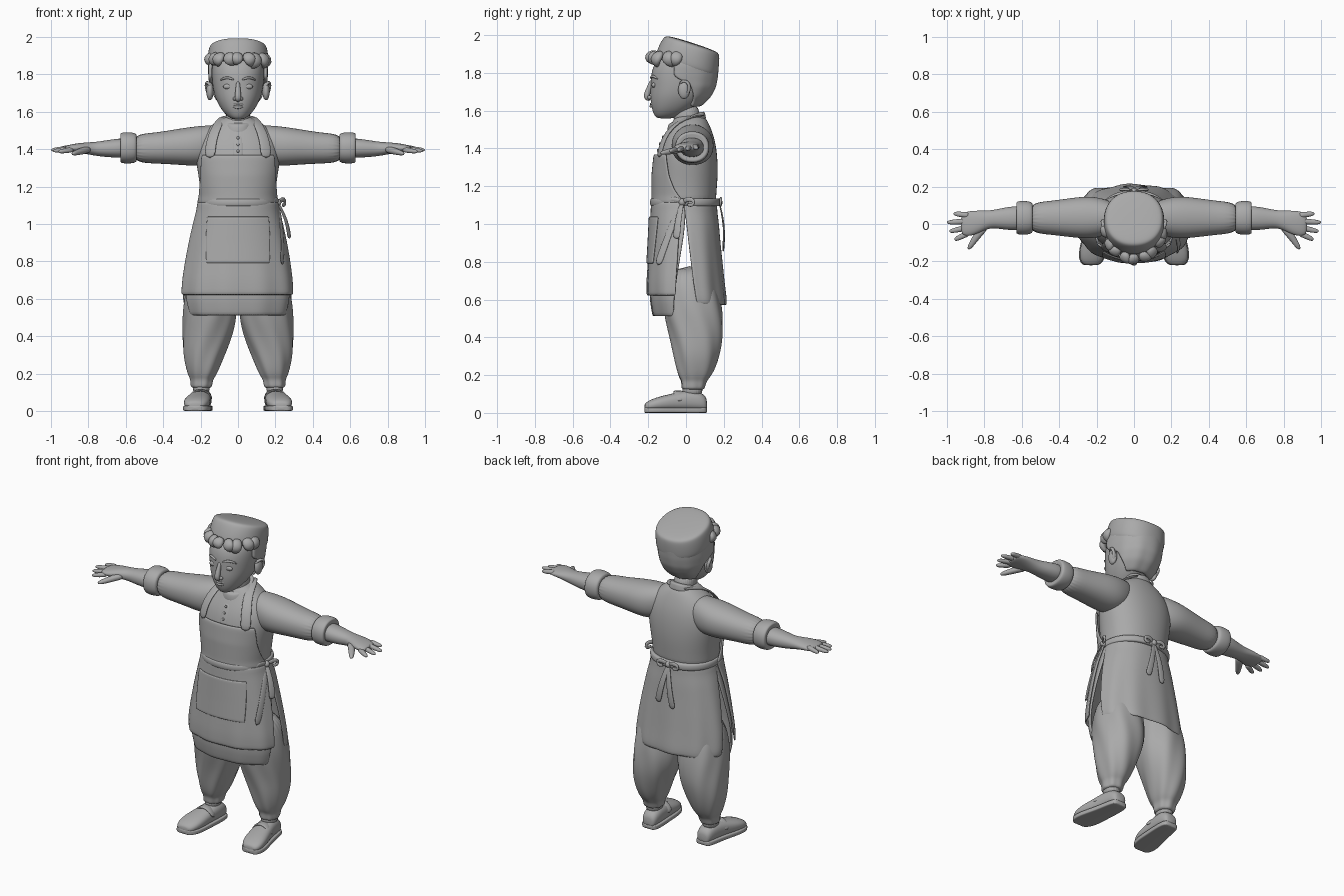
import bpy, bmesh, math, random
from mathutils import Vector

cube = bpy.data.objects.get("Cube")
if cube:
    bpy.data.objects.remove(cube, do_unlink=True)

random.seed(4)
GREY = (0.4, 0.4, 0.4, 1)
clay = bpy.data.materials.new("clay_grey")
clay.use_nodes = True
clay.diffuse_color = GREY
shader = next(n for n in clay.node_tree.nodes if n.type == 'BSDF_PRINCIPLED')
shader.inputs["Base Color"].default_value = GREY
shader.inputs["Roughness"].default_value = 0.7


def build(name, rings, closed=True, mirror=False, thick=0, level=1):
    """Join rings of points into a smooth skin."""
    bm = bmesh.new()
    rows = [[bm.verts.new(p) for p in ring] for ring in rings]
    for a, b in zip(rows, rows[1:]):
        count = len(a)
        for i in range(count if closed else count - 1):
            j = (i + 1) % count
            bm.faces.new((a[i], a[j], b[j], b[i]))
    if closed:
        bm.faces.new(rows[0])
        bm.faces.new(rows[-1])
    bmesh.ops.recalc_face_normals(bm, faces=bm.faces)
    for face in bm.faces:
        face.smooth = True
    mesh = bpy.data.meshes.new(name)
    bm.to_mesh(mesh)
    bm.free()
    mesh.materials.append(clay)
    obj = bpy.data.objects.new(name, mesh)
    bpy.context.collection.objects.link(obj)
    if mirror:
        obj.modifiers.new("Mirror", 'MIRROR')
    if thick:
        solid = obj.modifiers.new("Solidify", 'SOLIDIFY')
        solid.thickness, solid.offset = thick, 0
    sub = obj.modifiers.new("Subdivision", 'SUBSURF')
    sub.levels = sub.render_levels = level
    return obj


def oval(center, u, v, angles, power=2.2, fold=0, waves=7, phase=0):
    """Points of a superellipse spanned by the half axes u and v."""
    points = []
    for a in angles:
        c, s = math.cos(a), math.sin(a)
        grow = 1 + fold * math.sin(waves * a + phase)
        cu = math.copysign(abs(c) ** (2 / power), c) * grow
        sv = math.copysign(abs(s) ** (2 / power), s) * grow
        points.append(Vector(center) + Vector(u) * cu + Vector(v) * sv)
    return points


def around(n):
    return [math.tau * i / n for i in range(n)]


def upright(name, rows, tilt=0, fold=0, mirror=False, power=2.2):
    """Loft of level sections: height, centre x, half width, front y, back y."""
    rings = []
    for z, x, half, front, back in rows:
        ring = oval((x, (front + back) / 2, z), (half, 0, 0), (0, (back - front) / 2, 0),
                    around(32), power, fold, phase=14 * z)
        for p in ring:
            p.z += tilt * p.y
        rings.append(ring)
    return build(name, rings, mirror=mirror, level=2)


def along_x(name, rows, power=2.2):
    """Mirrored limb loft: x, centre y, centre z, half depth, half height."""
    return build(name, [oval((x, y, z), (0, ry, 0), (0, 0, rz), around(24), power)
                        for x, y, z, ry, rz in rows], mirror=True, level=2)


def ribbon(name, path, widths, facing=(0, -1, 0), flat=1.0, mirror=False):
    """Sweep an oval along a path; flat is thickness over width."""
    path = [Vector(p) for p in path]
    rings = []
    for i, p in enumerate(path):
        along = (path[min(i + 1, len(path) - 1)] - path[max(i - 1, 0)]).normalized()
        u = along.cross(Vector(facing)).normalized()
        v = u.cross(along)
        rings.append(oval(p, u * widths[i], v * widths[i] * flat, around(12)))
    return build(name, rings, mirror=mirror)


def ball(name, center, size, mirror=False):
    steps = [math.pi * (i + 0.3) / 8 for i in range(8)]
    x, y, z = center
    return build(name, [oval((x, y, z + size[2] * math.cos(t)), (size[0] * math.sin(t), 0, 0),
                             (0, size[1] * math.sin(t), 0), around(12), 2)
                        for t in steps], mirror=mirror)


def sample(table, z):
    """Interpolate a table sorted by falling height."""
    for a, b in zip(table, table[1:]):
        if a[0] >= z >= b[0]:
            t = (a[0] - z) / (a[0] - b[0])
            return [p + (q - p) * t for p, q in zip(a, b)]
    return table[-1] if z < table[-1][0] else table[0]


def shell(name, table, spans, side, push, thick=0.012, fold=0):
    """Cloth panel over a body table; spans give height and half angle."""
    rings, steps = [], 14
    top, low = spans[0][0], spans[-1][0]
    for i in range(steps + 1):
        t = i / steps
        z = top + (low - top) * t
        _, x, half, front, back = sample(table, z)
        span = math.radians(sample(spans, z)[1])
        angles = [side * math.pi / 2 + span * (k / 16 - 1) for k in range(33)]
        rings.append(oval((x, (front + back) / 2, z), (half + push, 0, 0),
                          (0, (back - front) / 2 + push, 0), angles,
                          fold=fold * t, waves=11, phase=2))
    return build(name, rings, closed=False, thick=thick)


FRONT, BACK = -1, 1

# Tunic body, used as the base for every cloth panel
BODY = [(1.58, 0, .06, -.05, .09), (1.545, 0, .12, -.07, .115), (1.5, 0, .18, -.095, .135),
        (1.44, 0, .22, -.13, .155), (1.36, 0, .23, -.155, .167), (1.26, 0, .212, -.165, .17),
        (1.15, 0, .197, -.165, .16), (1.08, 0, .203, -.168, .158), (1, 0, .226, -.172, .168),
        (.9, 0, .25, -.177, .176), (.8, 0, .27, -.183, .186), (.7, 0, .287, -.19, .196),
        (.6, 0, .295, -.19, .208), (.51, 0, .28, -.175, .21)]
upright("tunic_body", BODY[:8])
shell("tunic_front_skirt", BODY, [(1.11, 92), (.95, 88), (.51, 66)], FRONT, -.004, fold=.012)
shell("tunic_back_skirt", BODY, [(1.11, 92), (.95, 88), (.57, 78)], BACK, 0, fold=.02)
upright("collar", [(1.505, 0, .1, -.1, .11), (1.53, 0, .09, -.1, .105), (1.56, 0, .082, -.095, .1),
                   (1.566, 0, .07, -.085, .09)], tilt=.35)
for i in range(3):
    z = 1.39 + i * .035
    ball("button", (0, sample(BODY, z)[3] - .003, z), (.008, .006, .008))
ribbon("placket", [(0, sample(BODY, z)[3] + .004, z) for z in (1.35, 1.39, 1.43, 1.48)],
       [.026] * 4, flat=.2)

# Apron
shell("apron_bib", BODY, [(1.37, 51), (1.25, 62), (1.18, 73), (1.11, 90)], FRONT, .012)
shell("apron_skirt", BODY, [(1.12, 90), (1, 82), (.62, 75)], FRONT, .013, fold=.015)
shell("apron_pocket", BODY, [(1.04, 42), (.79, 33)], FRONT, .022, thick=.01)
upright("apron_belt", [(z, 0, r, -r + .02, r - .03) for z, r in
                       ((1.092, .2), (1.096, .21), (1.115, .213), (1.134, .209), (1.138, .2))])
ribbon("apron_strap", [(.15, -.143, 1.35), (.147, -.13, 1.42), (.13, -.1, 1.485),
                       (.105, -.045, 1.54), (.085, .03, 1.57), (.05, .1, 1.575)],
       [.033, .031, .03, .027, .022, .018], facing=(.4, -1, .5), flat=.25, mirror=True)


def bow(name, knot, out, tails):
    """Knot with two loops and hanging tails."""
    knot, out = Vector(knot), Vector(out)
    side = out.cross(Vector((0, 0, 1)))
    ball(name + "_knot", knot, (.02, .02, .02))
    for s in (-1, 1):
        loop = [knot + side * s * a + out * b + Vector((0, 0, c)) for a, b, c in
                ((0, 0, 0), (.035, .012, .02), (.075, .008, .012), (.07, .008, -.018), (.03, .01, -.012))]
        ribbon(name + "_loop", loop, [.01, .016, .014, .014, .01], out, .5)
    for end in tails:
        end = Vector(end)
        path = [knot.lerp(end, t) + out * .016 * math.sin(math.pi * t) for t in (0, .2, .5, .8, 1)]
        ribbon(name + "_tail", path, [.011, .016, .019, .021, .021], out, .25)


bow("side_bow", (.213, -.02, 1.115), (.9, -.43, 0), [(.275, -.05, .92), (.235, -.15, .78)])
bow("back_bow", (0, .175, 1.115), (0, 1, 0), [(.06, .196, .87), (-.045, .196, .85)])

# Trousers, ankles and shoes
upright("trouser_leg", [(.78, .13, .115, -.1, .14), (.6, .147, .14, -.125, .185),
                        (.5, .15, .145, -.11, .198), (.4, .165, .133, -.085, .198),
                        (.31, .182, .114, -.068, .178), (.24, .188, .092, -.055, .155),
                        (.19, .191, .074, -.04, .128), (.17, .193, .06, -.025, .108),
                        (.135, .195, .058, -.025, .1), (.12, .195, .05, -.018, .092)],
        fold=.04, mirror=True)
upright("ankle", [(.17, .195, .045, -.015, .085), (.08, .197, .05, -.03, .095)], mirror=True)
FOOT = [(.112, .19, .03, .07), (.1, .19, .045, .095), (.06, .192, .053, .118), (0, .198, .057, .12),
        (-.06, .207, .062, .105), (-.13, .218, .071, .09), (-.185, .226, .066, .072),
        (-.213, .229, .047, .055), (-.22, .23, .03, .045)]


def shoe_part(name, low, top, grow, power):
    build(name, [oval((x, y * (1 + grow), (low + top(h)) / 2), (w + grow, 0, 0),
                      (0, 0, (top(h) - low) / 2), around(24), power)
                 for y, x, w, h in FOOT], mirror=True)


shoe_part("shoe_upper", .01, lambda h: h, 0, 2.4)
shoe_part("shoe_sole", 0, lambda h: .03, .005, 6)
ribbon("shoe_strap", [(.14, -.035, .06), (.16, -.04, .1), (.2, -.043, .118), (.24, -.04, .102),
                      (.265, -.035, .06)], [.026] * 5, facing=(0, 0, 1), flat=.3, mirror=True)

# Sleeves, cuffs, forearms and hands
along_x("sleeve", [(.08, .035, 1.45, .07, .08), (.17, .035, 1.42, .105, .108),
                   (.25, .035, 1.415, .115, .105), (.34, .034, 1.412, .105, .094),
                   (.45, .033, 1.405, .09, .082), (.57, .033, 1.405, .08, .076)])
along_x("sleeve_cuff", [(.54, .033, 1.407, .07, .066), (.545, .033, 1.407, .086, .08),
                        (.585, .033, 1.407, .092, .085), (.622, .033, 1.407, .09, .083),
                        (.632, .033, 1.407, .08, .074), (.625, .033, 1.407, .06, .055)])
along_x("forearm_and_palm", [(.58, .033, 1.407, .065, .055), (.66, .03, 1.405, .064, .05),
                             (.72, .028, 1.402, .054, .043), (.77, .026, 1.402, .046, .036),
                             (.82, .014, 1.406, .058, .03), (.87, .003, 1.406, .068, .024),
                             (.91, 0, 1.404, .063, .018), (.925, 0, 1.403, .045, .01)])
for base, tip, reach in ((.046, .056, .965), (.016, .008, 1), (-.017, -.04, .988), (-.046, -.085, .96)):
    path = [(.88 + (reach - .88) * t, base + (tip - base) * t, 1.405 + .15 * base - .012 * t)
            for t in (0, .35, .7, .92, 1)]
    ribbon("finger", path, [.016, .016, .014, .011, .004], (0, 0, 1), .9, mirror=True)
ribbon("thumb", [(.79, -.01, 1.4), (.83, -.05, 1.392), (.86, -.095, 1.382), (.88, -.125, 1.377),
                 (.886, -.135, 1.375)], [.02, .022, .017, .013, .004], (0, 0, 1), .9, mirror=True)

# Head and face
upright("neck", [(1.64, 0, .066, -.07, .07), (1.55, 0, .062, -.065, .075), (1.48, 0, .07, -.06, .08)])
HEAD = [(1.9, 0, .13, -.13, .145), (1.84, 0, .142, -.175, .155), (1.78, 0, .14, -.187, .15),
        (1.73, 0, .135, -.187, .14), (1.68, 0, .124, -.19, .115), (1.635, 0, .103, -.186, .07),
        (1.6, 0, .08, -.178, .02), (1.572, 0, .052, -.166, -.03), (1.558, 0, .025, -.15, -.07)]
upright("head", HEAD)
ribbon("nose", [(0, -.18, 1.765), (0, -.193, 1.725), (0, -.208, 1.685), (0, -.208, 1.667),
                (0, -.19, 1.655)], [.01, .013, .018, .017, .008])
ball("nostril", (.016, -.193, 1.67), (.012, .013, .011), mirror=True)
ball("eye", (.054, -.17, 1.735), (.027, .013, .015), mirror=True)
ribbon("eyebrow", [(.02, -.187, 1.77), (.05, -.181, 1.784), (.078, -.167, 1.78), (.098, -.148, 1.766)],
       [.005, .008, .007, .003], mirror=True)
for z, width, size in ((1.634, .042, .006), (1.622, .032, .008)):
    ribbon("lip", [(s * width, -.188 + .016 * abs(s), z + .007 * abs(s)) for s in (-1, -.5, 0, .5, 1)],
           [.002, size, size, size, .002], (0, 0, 1))
ball("ear", (.15, -.01, 1.71), (.021, .034, .05), mirror=True)
ribbon("ear_rim", [(.145, -.035, 1.735), (.162, -.02, 1.76), (.17, .008, 1.755), (.168, .022, 1.725),
                   (.155, .008, 1.685), (.145, -.015, 1.668)],
       [.006, .009, .01, .01, .009, .006], (1, 0, 0), mirror=True)

# Hair and cap
shell("back_hair", HEAD, [(1.87, 108), (1.78, 103), (1.74, 78), (1.68, 64), (1.625, 48)], BACK, .009,
      thick=.02, fold=.015)
for i in range(9):
    a = math.radians(-170 + i * 20)
    swing = .045 if i % 2 else -.03
    drop = random.uniform(.055, .08)
    path = []
    for t, out in ((0, -.015), (.25, .018), (.55, .028), (.85, .016), (1, 0)):
        turn = a + swing * 5 * t * t
        path.append((math.cos(turn) * (.138 + out), -.015 + math.sin(turn) * (.158 + out),
                     1.91 - drop * t))
    ribbon("hair_curl", path, [.02, .034, .034, .022, .005],
           (math.cos(a), math.sin(a), 0), .7)
upright("cap", [(1.83, 0, .14, -.14, .145), (1.832, 0, .157, -.16, .163), (1.85, 0, .163, -.16, .17),
                (1.9, 0, .163, -.143, .176), (1.945, 0, .157, -.122, .178), (1.96, 0, .148, -.108, .172),
                (1.966, 0, .12, -.085, .145), (1.97, 0, .05, -.02, .07)], tilt=-.32)
